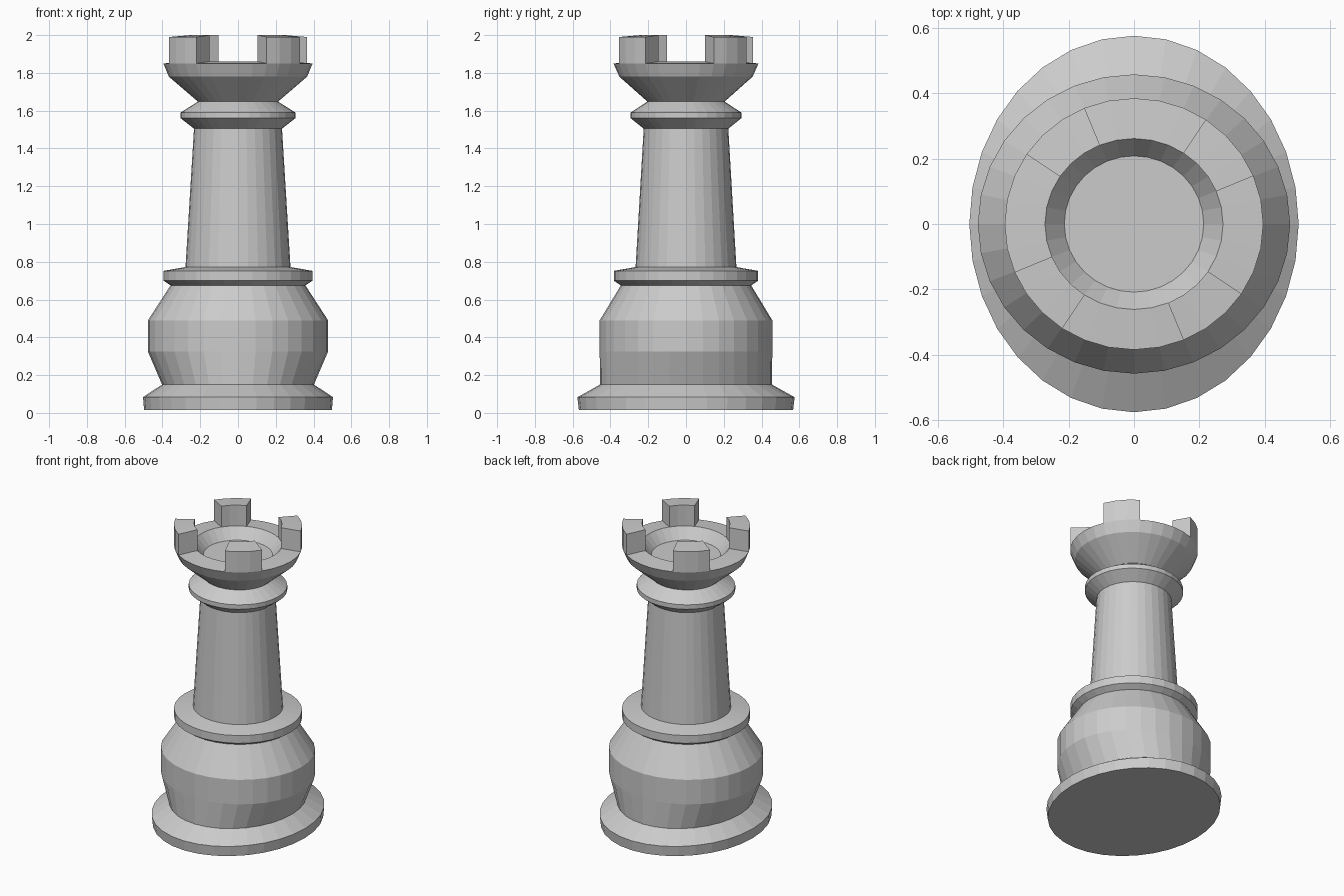
import bpy, bmesh
from math import cos, sin, tau

if "Cube" in bpy.data.objects:
    bpy.data.objects.remove(bpy.data.objects["Cube"])

SIDES = 32


def lathe(name, profile, cap_start=False, cap_end=False, battlements=None):
    """Sweep (x radius, y radius, z) points into faceted elliptical rings."""
    bm = bmesh.new()
    rings = [[bm.verts.new((rx * cos(tau * i / SIDES), ry * sin(tau * i / SIDES), z))
              for i in range(SIDES)] for rx, ry, z in profile]
    bands = []
    for a, b in zip(rings, rings[1:]):
        bands.append([bm.faces.new((a[i], a[(i + 1) % SIDES], b[(i + 1) % SIDES], b[i]))
                      for i in range(SIDES)])
    if cap_start:
        bm.faces.new(rings[0][::-1])
    if cap_end:
        bm.faces.new(rings[-1])
    # Raise four three-segment blocks from the chosen band
    if battlements is not None:
        band, height = battlements
        faces = [f for i, f in enumerate(bands[band]) if i % 8 in (2, 3, 4)]
        result = bmesh.ops.extrude_face_region(bm, geom=faces)
        verts = [g for g in result["geom"] if isinstance(g, bmesh.types.BMVert)]
        bmesh.ops.translate(bm, verts=verts, vec=(0, 0, height))
        old = [f for f in faces if f.is_valid]
        if old:
            bmesh.ops.delete(bm, geom=old, context='FACES')
        bmesh.ops.recalc_face_normals(bm, faces=bm.faces)
    mesh = bpy.data.meshes.new(name)
    bm.to_mesh(mesh)
    bm.free()
    obj = bpy.data.objects.new(name, mesh)
    bpy.context.collection.objects.link(obj)
    return obj


# Oval foot
lathe("foot", [(.497, .567, .015), (.503, .575, .083), (.402, .455, .15)], cap_start=True)

# Bulging lower body
lathe("lower_body", [(.402, .455, .15), (.477, .457, .325), (.477, .457, .49),
                     (.357, .345, .675)])

# Collar between body and column
lathe("lower_collar", [(.357, .345, .675), (.395, .382, .70), (.395, .382, .752),
                       (.278, .267, .772)])

# Tapered column
lathe("column", [(.278, .267, .772), (.233, .224, 1.505)])

# Ring at the top of the column
lathe("upper_collar", [(.233, .224, 1.505), (.304, .293, 1.56), (.304, .293, 1.59),
                       (.212, .204, 1.648)])

# Flared cup with sunken floor and four battlements
lathe("crown", [(.212, .204, 1.648), (.366, .353, 1.78), (.395, .384, 1.85),
                (.272, .261, 1.86), (.213, .208, 1.79)],
      cap_end=True, battlements=(2, .14))
